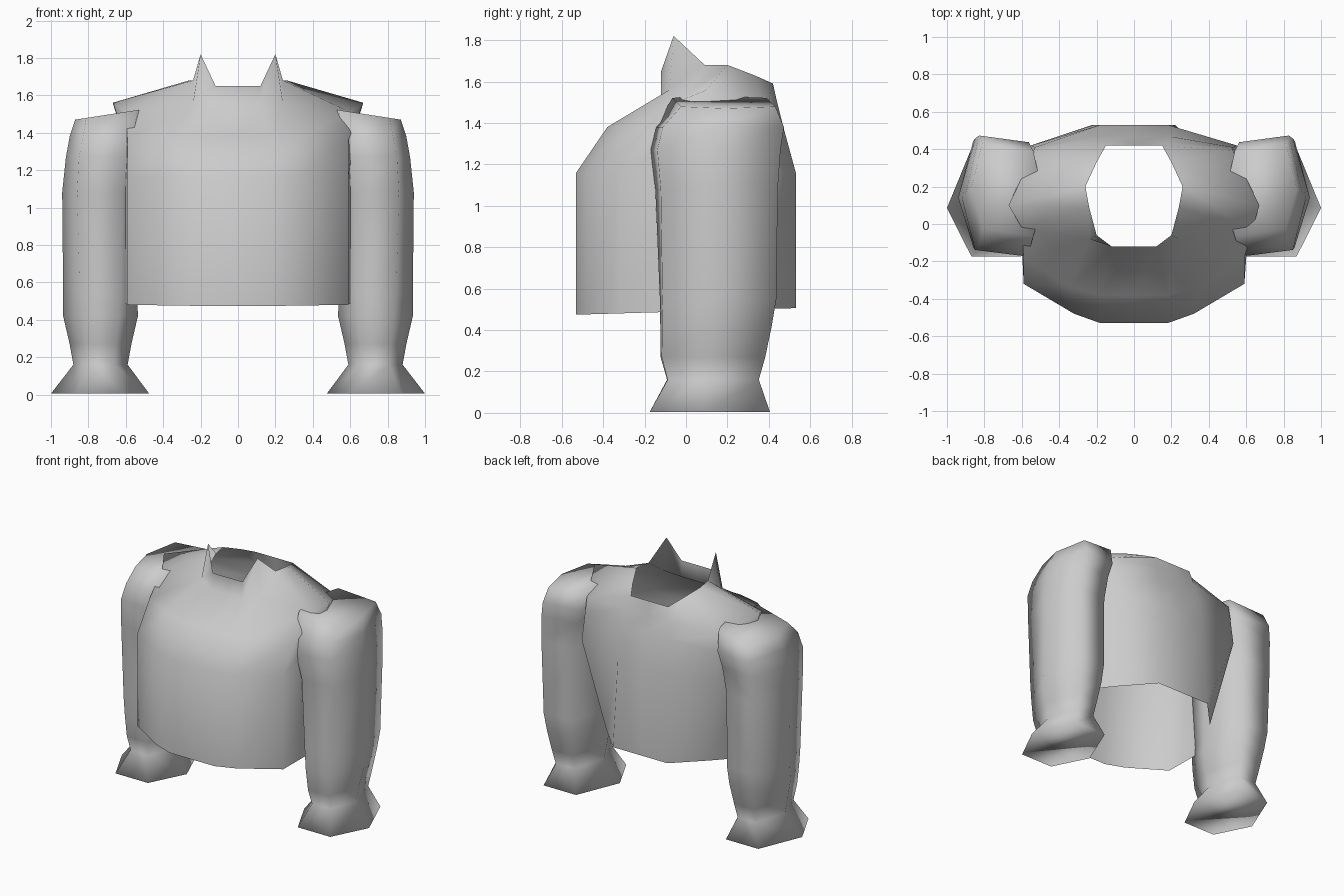
import bpy
import bmesh
import math

cube = bpy.data.objects.get("Cube")
if cube:
    bpy.data.objects.remove(cube, do_unlink=True)

# One plain cloth colour
CLOTH = (0.6, 0.6, 0.6, 1)
cloth = bpy.data.materials.new("grey_cloth")
cloth.use_nodes = True
cloth.diffuse_color = CLOTH
cloth.node_tree.nodes["Principled BSDF"].inputs["Base Color"].default_value = CLOTH


def loft(name, rings, capped=False):
    """Skin a stack of closed rings that share the same point count."""
    bm = bmesh.new()
    loops = [[bm.verts.new(point) for point in ring] for ring in rings]
    for lower, upper in zip(loops, loops[1:]):
        count = len(lower)
        for i in range(count):
            j = (i + 1) % count
            bm.faces.new((lower[i], lower[j], upper[j], upper[i]))
    if capped:
        bm.faces.new(list(reversed(loops[0])))
        bm.faces.new(loops[-1])
    bmesh.ops.recalc_face_normals(bm, faces=bm.faces)
    mesh = bpy.data.meshes.new(name)
    bm.to_mesh(mesh)
    bm.free()
    mesh.materials.append(cloth)
    obj = bpy.data.objects.new(name, mesh)
    bpy.context.collection.objects.link(obj)
    bpy.ops.object.select_all(action="DESELECT")
    obj.select_set(True)
    bpy.context.view_layer.objects.active = obj
    bpy.ops.object.shade_smooth_by_angle(angle=math.radians(150))
    return obj


def mirror_ring(half):
    """Close a half ring, running front centre to back centre, across x."""
    return half + [(-x, y, z) for x, y, z in reversed(half[1:-1])]


# Torso: open hem cut in at the back corners, sloped chest, pointed collar
front = [(0, -.53), (.18, -.53), (.32, -.48), (.59, -.32), (.61, .1)]
hem = [(x, y, .49 + .03 * y) for x, y in front + [(.42, .32), (.22, .53), (0, .53)]]
body = [(x, y, 1.16) for x, y in front + [(.55, .42), (.18, .53), (0, .53)]]
chest = [(0, -.38, 1.38), (.18, -.38, 1.38), (.34, -.34, 1.38), (.59, -.18, 1.36),
         (.62, .1, 1.4), (.53, .41, 1.36), (.18, .47, 1.38), (0, .47, 1.38)]
shoulder = [(0, -.12, 1.53), (.12, -.12, 1.53), (.24, -.08, 1.56), (.6, -.02, 1.51),
            (.67, .1, 1.56), (.53, .39, 1.46), (.17, .44, 1.5), (0, .44, 1.5)]
collar = [(0, -.12, 1.65), (.12, -.12, 1.65), (.2, -.06, 1.82), (.24, .09, 1.68),
          (.26, .2, 1.68), (.2, .33, 1.63), (.15, .42, 1.59), (0, .42, 1.59)]
loft("torso", [mirror_ring(h) for h in (hem, body, chest, shoulder, collar)])


def sleeve_ring(side, z, inner, outer, front, back, corner, tilt=0):
    """Six-sided ring with points on the inner and outer sides."""
    mid_x, half_x = (inner + outer) / 2, (outer - inner) / 2
    mid_y, half_y = (front + back) / 2, (back - front) / 2
    shape = [(1, -.1), (corner, 1), (-corner, 1),
             (-1, -.1), (-corner, -1), (corner, -1)]
    swing = .02 * z  # the arm turns slightly outward toward the shoulder
    return [(side * (mid_x + u * half_x), mid_y + v * half_y + u * swing, z - u * tilt)
            for u, v in shape]


# Sleeves: flared cuff, narrow wrist, full arm, tilted shoulder cap
sleeve_sections = [
    (.005, .475, 1, -.175, .405, .5),
    (.16, .59, .88, -.09, .35, .5),
    (.27, .57, .9, -.12, .38, .5),
    (.42, .535, .935, -.12, .41, .5),
    (.55, .54, .935, -.12, .43, .55),
    (1.08, .54, .94, -.135, .43, .6),
    (1.27, .52, .92, -.155, .44, .65),
    (1.38, .49, .9, -.13, .455, .65),
    (1.5, .48, .87, -.045, .41, .7, .03),
]
for side, label in ((1, "left"), (-1, "right")):
    rings = [sleeve_ring(side, *section) for section in sleeve_sections]
    loft(label + "_sleeve", rings, capped=True)
